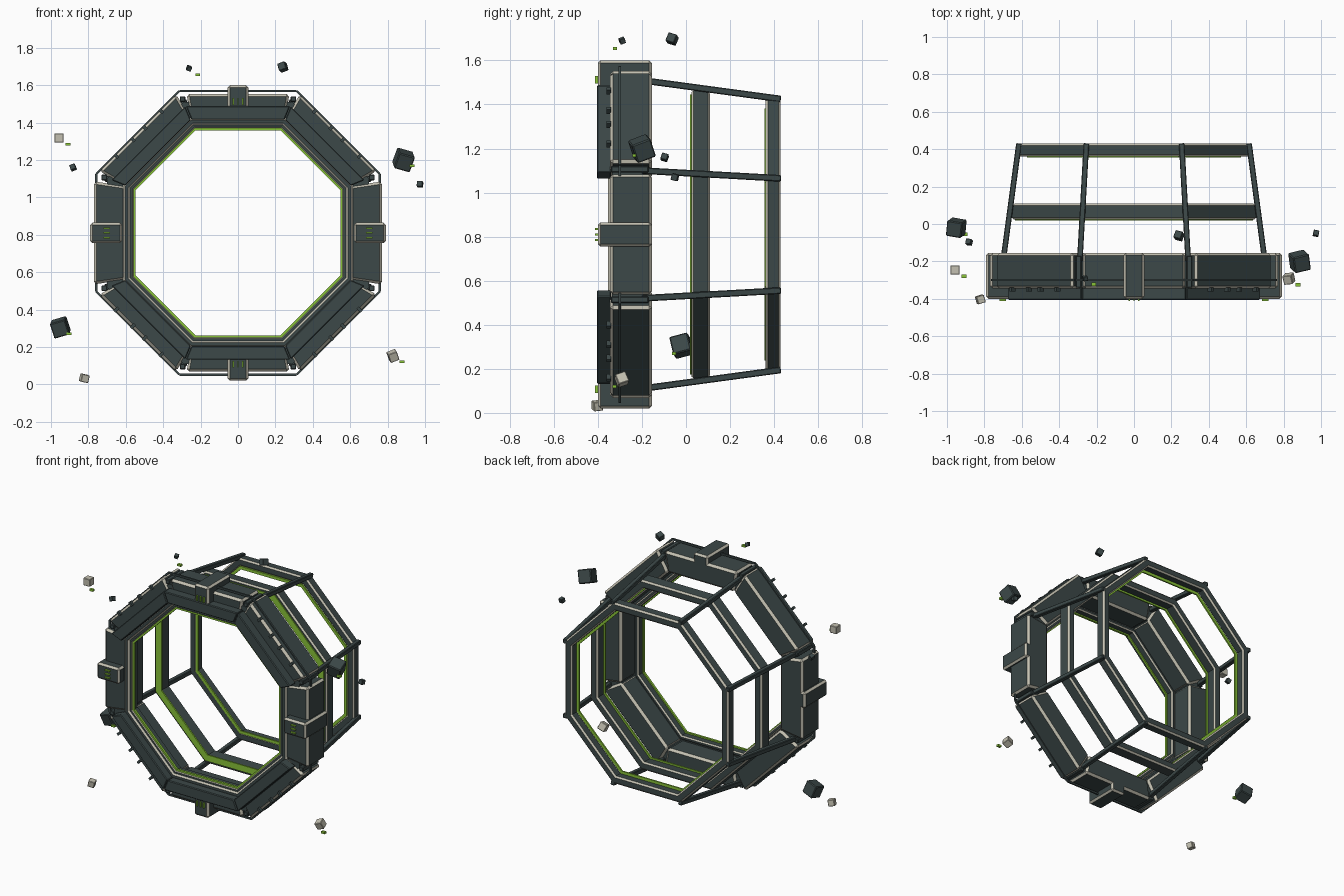
import bpy, bmesh, math, random
from mathutils import Vector, Matrix

if "Cube" in bpy.data.objects:
    bpy.data.objects.remove(bpy.data.objects["Cube"])

random.seed(4)
CZ = 0.81
T = math.tan(math.pi / 8)


def mat(name, col):
    m = bpy.data.materials.new(name)
    m.diffuse_color = (*col, 1)
    m.use_nodes = True
    m.node_tree.nodes["Principled BSDF"].inputs["Base Color"].default_value = m.diffuse_color
    return m


DARK = mat("dark_metal", (0.045, 0.065, 0.065))
TRIM = mat("pale_trim", (0.55, 0.53, 0.44))
GREEN = mat("green_glow", (0.25, 0.55, 0.04))


def finish(name, bm, main, bevel=0.0, edge=TRIM):
    bmesh.ops.recalc_face_normals(bm, faces=bm.faces)
    me = bpy.data.meshes.new(name)
    bm.to_mesh(me)
    bm.free()
    ob = bpy.data.objects.new(name, me)
    bpy.context.collection.objects.link(ob)
    me.materials.append(main)
    me.materials.append(edge)
    if bevel:
        b = ob.modifiers.new("edge_trim", 'BEVEL')
        b.width, b.segments, b.material = bevel, 1, 1
        b.limit_method, b.angle_limit = 'ANGLE', math.radians(50)
    return ob


def ring(name, r0, r1, y0, y1, main, bevel=0.0, taper=0.0):
    """Octagonal band given by inner and outer apothem and depth range."""
    bm = bmesh.new()
    loops = []
    for k in range(8):
        a = math.radians(22.5 + 45 * k)
        prof = [(r0, y0), (r1, y0), (r1 - taper, y1), (r0 - taper, y1)]
        loops.append([bm.verts.new((r * math.cos(a) / math.cos(math.pi / 8), y,
                                    CZ + r * math.sin(a) / math.cos(math.pi / 8)))
                      for r, y in prof])
    for k in range(8):
        p, q = loops[k], loops[(k + 1) % 8]
        for i in range(4):
            j = (i + 1) % 4
            bm.faces.new((p[i], p[j], q[j], q[i]))
    return finish(name, bm, main, bevel)


def segment(name, k, r0, r1, h0, h1, y0, y1, main=DARK, bevel=0.01, shift=0.0, edge=TRIM):
    """Block on octagon side k; h0 and h1 are half lengths inside and outside."""
    a = math.radians(45 * k)
    rad = Vector((math.cos(a), 0, math.sin(a)))
    tan = Vector((-math.sin(a), 0, math.cos(a)))
    bm = bmesh.new()
    rows = []
    for y in (y0, y1):
        rows.append([bm.verts.new(rad * r + tan * (t + shift) + Vector((0, y, CZ)))
                     for r, t in ((r0, -h0), (r1, -h1), (r1, h1), (r0, h0))])
    bm.faces.new(rows[0])
    bm.faces.new(rows[1])
    for i in range(4):
        j = (i + 1) % 4
        bm.faces.new((rows[0][i], rows[0][j], rows[1][j], rows[1][i]))
    return finish(name, bm, main, bevel, edge)


def beam(name, p, q, w, main=DARK, bevel=0.004):
    p, q = Vector(p), Vector(q)
    bm = bmesh.new()
    rot = (q - p).to_track_quat('Z', 'Y').to_matrix().to_4x4()
    bmesh.ops.create_cube(bm, size=1, matrix=Matrix.Translation((p + q) / 2) @ rot
                          @ Matrix.Diagonal((w, w, (q - p).length, 1)))
    return finish(name, bm, main, bevel, main)


def corner(k, r, y):
    a = math.radians(22.5 + 45 * k)
    R = r / math.cos(math.pi / 8)
    return Vector((R * math.cos(a), y, CZ + R * math.sin(a)))


# Front ring: core, inner collars and glow line
ring("front_core", 0.605, 0.70, -0.335, -0.17, DARK)
ring("front_collar", 0.575, 0.615, -0.355, -0.30, DARK, 0.012)
ring("inner_collar", 0.557, 0.585, -0.345, -0.28, DARK, 0.008)
ring("front_glow", 0.548, 0.56, -0.34, -0.325, GREEN)

for k in range(8):
    # Armour bodies around the front ring
    if k % 2:
        segment("diagonal_armour", k, 0.60, 0.757, 0.25, 0.29, -0.345, -0.155, bevel=0.014)
        for s in (-0.17, -0.045, 0.045, 0.17):
            segment("armour_bolt", k, 0.735, 0.765, 0.008, 0.008, -0.36, -0.34,
                    bevel=0, shift=s)
    else:
        top = 0.77 if k in (0, 4) else 0.742
        segment("straight_armour", k, 0.60, top, 0.25, 0.275, -0.345, -0.155, bevel=0.014)
        # Clamp block with three status bars
        segment("clamp", k, 0.62, 0.79, 0.055, 0.055, -0.40, -0.155, bevel=0.012)
        for s in (-0.025, 0, 0.025):
            segment("clamp_light", k, 0.685, 0.72, 0.004, 0.004, -0.412, -0.398,
                    GREEN, 0, s)
    # Raised face plates on all but the two sides
    if k not in (0, 4):
        segment("face_plate", k, 0.605, 0.678, 0.605 * T - 0.002, 0.678 * T - 0.002,
                -0.405, -0.34, bevel=0.005, edge=DARK)
    # Corner coupling
    c = corner(k, 0.715, 0)
    beam("corner_coupling", c + Vector((0, -0.34, 0)), c + Vector((0, -0.17, 0)), 0.03)
    # Outer cable
    beam("outer_cable", corner(k, 0.758, -0.30), corner(k + 1, 0.758, -0.30), 0.012, bevel=0)
    # Long struts to the rear ring
    beam("long_strut", corner(k, 0.70, -0.20), corner(k, 0.615, 0.43), 0.03)

# Middle and rear rings
ring("middle_ring", 0.60, 0.655, 0.025, 0.11, DARK, 0.01, 0.008)
ring("middle_glow", 0.592, 0.635, 0.018, 0.028, GREEN)
ring("rear_ring", 0.568, 0.622, 0.362, 0.43, DARK, 0.01, 0.004)
ring("rear_glow", 0.552, 0.572, 0.356, 0.366, GREEN)

# Floating debris: position, size, material
debris = [
    (-0.957, -0.246, 1.317, 0.05, TRIM), (-0.882, -0.097, 1.16, 0.03, DARK),
    (0.885, -0.20, 1.20, 0.09, DARK), (0.973, -0.05, 1.07, 0.03, DARK),
    (0.24, -0.063, 1.697, 0.042, DARK), (-0.262, -0.29, 1.69, 0.025, DARK),
    (-0.95, -0.02, 0.305, 0.085, DARK), (-0.822, -0.403, 0.033, 0.042, TRIM),
    (0.828, -0.292, 0.152, 0.05, TRIM),
]
for i, (x, y, z, s, m) in enumerate(debris):
    bm = bmesh.new()
    bmesh.ops.create_cube(bm, size=s)
    ob = finish("debris_cube", bm, m, s * 0.06, m)
    ob.location = (x, y, z)
    tilt = 0 if i == 0 else 0.45
    ob.rotation_euler = [random.uniform(-tilt, tilt) for _ in range(3)]

# Small glowing chips beside the debris
for x, y, z in [(-0.908, -0.28, 1.283), (0.93, -0.235, 1.168), (-0.215, -0.322, 1.655),
                (-0.903, -0.055, 0.27), (0.876, -0.325, 0.12)]:
    bm = bmesh.new()
    bmesh.ops.create_cube(bm, size=1, matrix=Matrix.Diagonal((0.026, 0.018, 0.014, 1)))
    ob = finish("glow_chip", bm, GREEN)
    ob.location = (x, y, z)
